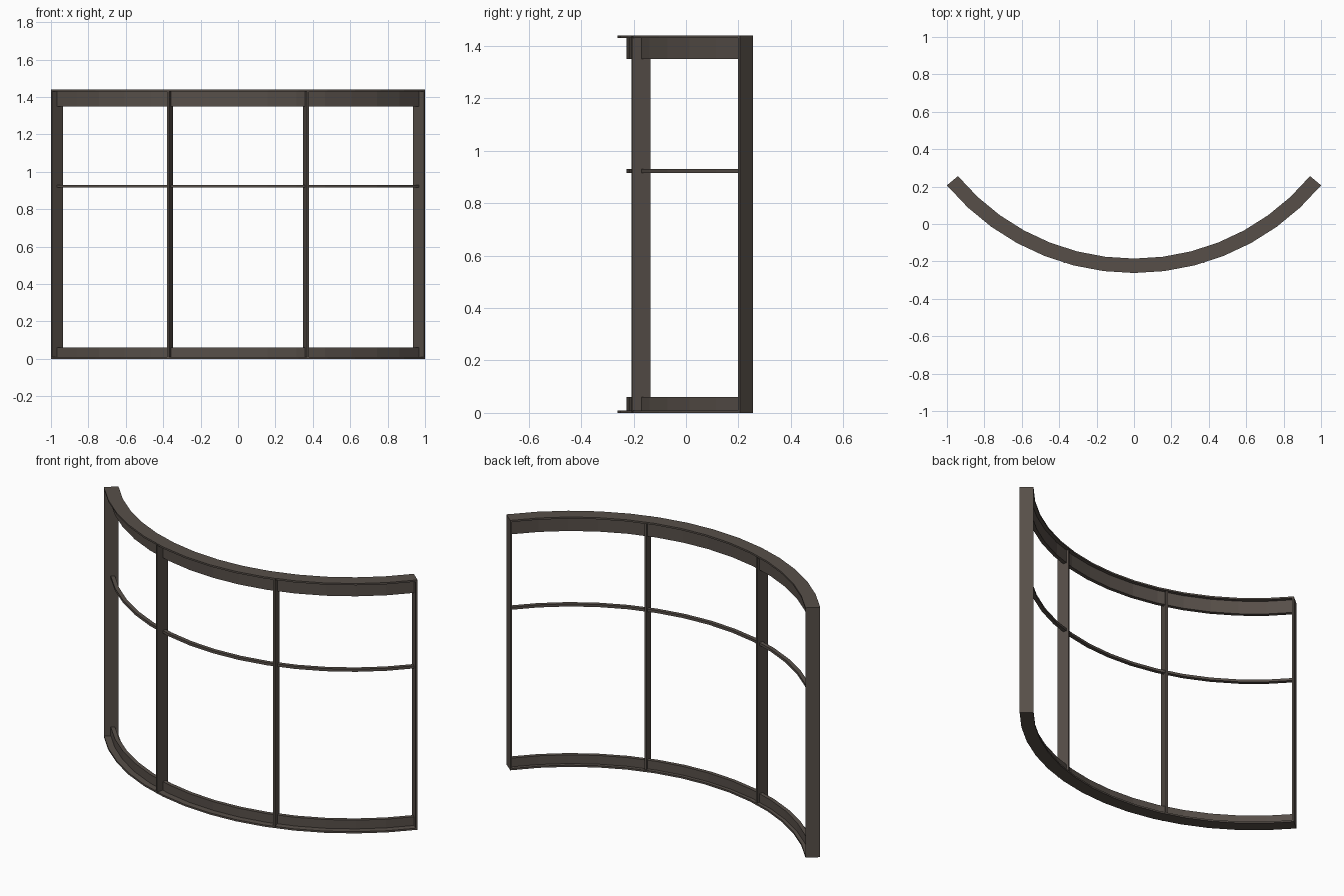
import bpy, bmesh, math

cube = bpy.data.objects.get("Cube")
if cube:
    bpy.data.objects.remove(cube, do_unlink=True)

CENTRE_Y = 1.04          # centre of the curve, behind the window
R_IN, R_OUT = 1.225, 1.302
HALF = math.radians(50.2)
HEIGHT = 1.44
PLATE = 0.01
SEGMENTS = 14

bronze = bpy.data.materials.new("dark bronze")
bronze.use_nodes = True
colour = (0.095, 0.078, 0.066, 1)
bronze.diffuse_color = colour
bronze.node_tree.nodes["Principled BSDF"].inputs["Base Color"].default_value = colour


def arc_point(r, a, z):
    return (r * math.sin(a), CENTRE_Y - r * math.cos(a), z)


def finish(name, bm):
    bmesh.ops.recalc_face_normals(bm, faces=bm.faces)
    mesh = bpy.data.meshes.new(name)
    bm.to_mesh(mesh)
    bm.free()
    mesh.materials.append(bronze)
    obj = bpy.data.objects.new(name, mesh)
    bpy.context.collection.objects.link(obj)
    return obj


def curved_bar(name, r0, r1, z0, z1):
    """Rectangular section swept along the arc."""
    bm = bmesh.new()
    rings = []
    for i in range(SEGMENTS + 1):
        a = HALF * (2 * i / SEGMENTS - 1)
        rings.append([bm.verts.new(arc_point(r, a, z))
                      for r, z in ((r0, z0), (r1, z0), (r1, z1), (r0, z1))])
    for p, q in zip(rings, rings[1:]):
        for k in range(4):
            n = (k + 1) % 4
            bm.faces.new((p[k], p[n], q[n], q[k]))
    bm.faces.new(rings[0])
    bm.faces.new(rings[-1])
    return finish(name, bm)


def upright(name, angle, r0, r1, thick, shift=0):
    """Radial post standing across the arc at the given angle."""
    bm = bmesh.new()
    bmesh.ops.create_cube(bm, size=1)
    for v in bm.verts:
        r = r0 if v.co.y > 0 else r1
        t = v.co.x * thick + shift
        x, y, z = arc_point(r, angle, (v.co.z + 0.5) * HEIGHT)
        v.co = (x + t * math.cos(angle), y + t * math.sin(angle), z)
    return finish(name, bm)


# Thin sill and head plates
curved_bar("sill_plate", R_IN, R_OUT, 0, PLATE)
curved_bar("head_plate", R_IN, R_OUT, HEIGHT - PLATE, HEIGHT)

# Set-back rails and slim transom
curved_bar("bottom_rail", 1.245, 1.267, PLATE, 0.06)
curved_bar("top_rail", 1.245, 1.267, 1.35, HEIGHT - PLATE)
curved_bar("transom_bar", 1.245, 1.267, 0.915, 0.93)

# End jambs and mullions, mirrored left and right
for side, s in (("left", 1), ("right", -1)):
    upright(side + "_jamb", s * HALF, R_IN, R_OUT, PLATE, -s * PLATE / 2)
    upright(side + "_mullion", s * HALF / 3, 1.23, R_OUT, 0.012)
